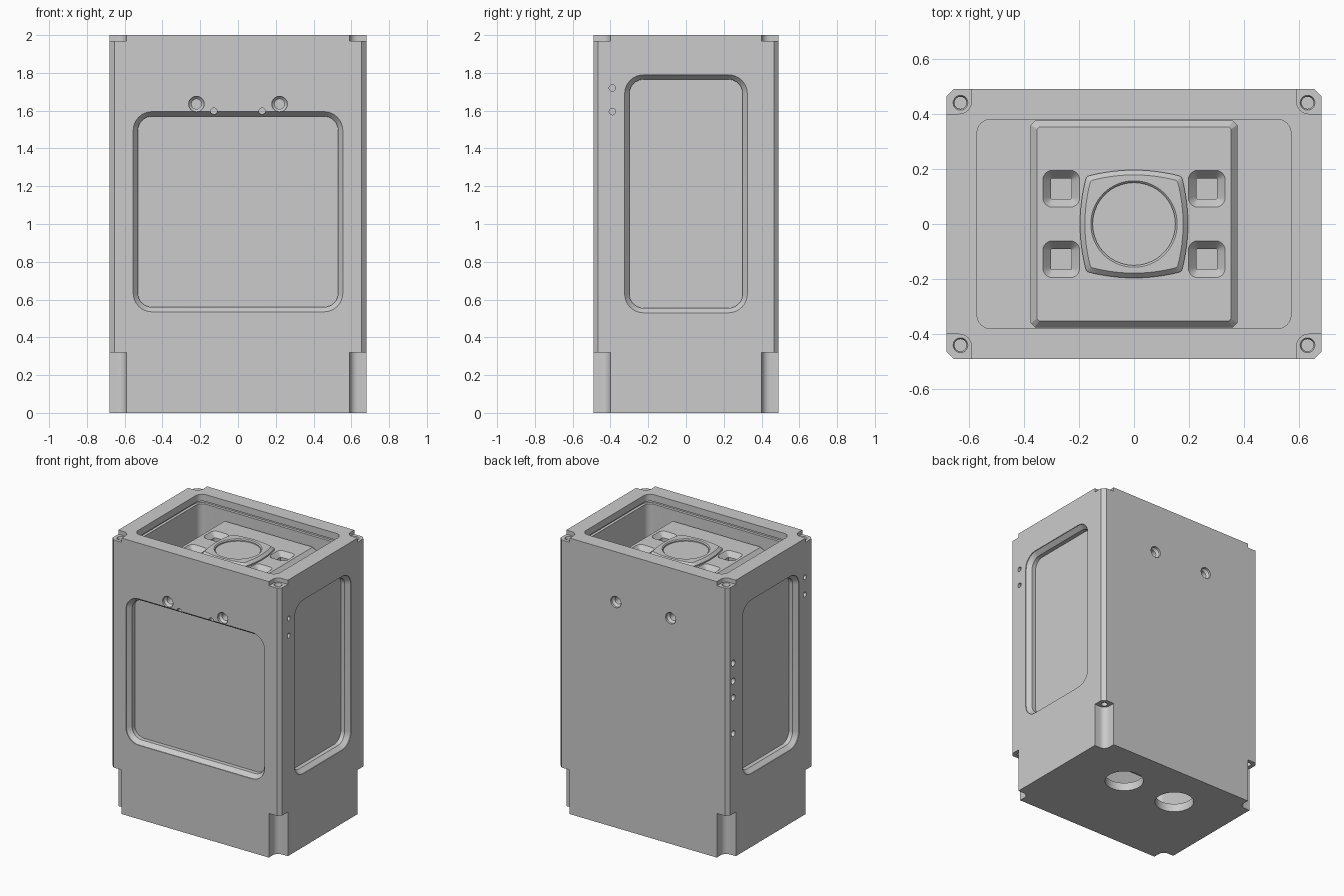
import bpy, bmesh, math
from mathutils import Matrix, Vector

if "Cube" in bpy.data.objects:
    bpy.data.objects.remove(bpy.data.objects["Cube"])

grey = bpy.data.materials.new("light_grey")
grey.use_nodes = True
colour = (0.6, 0.6, 0.6, 1)
grey.diffuse_color = colour
grey.node_tree.nodes["Principled BSDF"].inputs["Base Color"].default_value = colour


def rounded(w, h, r, n=6):
    """Rounded rectangle outline; n = 1 gives clipped corners."""
    pts = []
    for k, (sx, sy) in enumerate([(1, 1), (-1, 1), (-1, -1), (1, -1)]):
        for i in range(n + 1):
            a = math.pi / 2 * (k + i / n)
            pts.append((sx * (w / 2 - r) + r * math.cos(a),
                        sy * (h / 2 - r) + r * math.sin(a)))
    return pts


def circle(r, n=32):
    return [(r * math.cos(math.tau * i / n), r * math.sin(math.tau * i / n)) for i in range(n)]


def stack(name, rings, matrix=Matrix()):
    """Closed solid lofted through (outline, height) rings."""
    bm = bmesh.new()
    loops = [[bm.verts.new(matrix @ Vector((x, y, z))) for x, y in pts] for pts, z in rings]
    for a, b in zip(loops, loops[1:]):
        for i in range(len(a)):
            j = (i + 1) % len(a)
            bm.faces.new((a[i], a[j], b[j], b[i]))
    bm.faces.new(loops[0])
    bm.faces.new(loops[-1])
    bmesh.ops.recalc_face_normals(bm, faces=bm.faces)
    mesh = bpy.data.meshes.new(name)
    bm.to_mesh(mesh)
    bm.free()
    mesh.materials.append(grey)
    ob = bpy.data.objects.new(name, mesh)
    bpy.context.collection.objects.link(ob)
    return ob


def cut(target, rings, matrix=Matrix()):
    cutter = stack("cutter", rings, matrix)
    cutter.hide_render = True
    mod = target.modifiers.new("cut", 'BOOLEAN')
    mod.operation, mod.solver, mod.object = 'DIFFERENCE', 'EXACT', cutter
    bpy.context.view_layer.objects.active = target
    bpy.ops.object.modifier_apply(modifier=mod.name)
    bpy.data.objects.remove(cutter)


def side(angle, u, v):
    """Frame on a side wall: u across, v up, local z pointing outwards."""
    dist = HX if angle % 180 else HY
    return (Matrix.Rotation(math.radians(angle), 4, 'Z') @ Matrix.Translation((u, -dist, v))
            @ Matrix.Rotation(math.pi / 2, 4, 'X'))


def at(x, y, z):
    return Matrix.Translation((x, y, z))


HX, HY = 0.68, 0.49
SIGNS = [(x, y) for x in (-1, 1) for y in (-1, 1)]

# Housing with clipped vertical edges
housing = stack("housing", [(rounded(2 * HX, 2 * HY, 0.025, 1), z) for z in (0, 2)])

# Open top well, its wall groove, and the hollow base
cut(housing, [(rounded(1.14, 0.76, 0.05), z) for z in (1.6, 2.1)])
cut(housing, [(rounded(1.18, 0.80, 0.07), z) for z in (1.93, 1.95)])
cut(housing, [(rounded(1.0, 0.66, 0.05), z) for z in (0.06, 0.46)])

# Corner notches and screw holes
for sx, sy in SIGNS:
    notch = rounded(0.18, 0.18, 0.045)
    cut(housing, [(notch, -0.1), (notch, 0.32)], at(sx * HX, sy * HY, 0))
    cut(housing, [(notch, 1.97), (notch, 2.1)], at(sx * HX, sy * HY, 0))
    screw = at(sx * 0.63, sy * 0.44, 0)
    cut(housing, [(circle(0.022, 20), 1.85), (circle(0.022, 20), 1.96),
                  (circle(0.032, 20), 1.98)], screw)
    cut(housing, [(circle(0.022, 20), 0.3), (circle(0.022, 20), 0.45)], screw)

# Recessed windows on the front and both ends
for angle, w, h, v in [(0, 1.11, 1.06, 1.065), (90, 0.65, 1.26, 1.16), (-90, 0.65, 1.26, 1.16)]:
    outer, inner = rounded(w, h, 0.10, 8), rounded(w - 0.05, h - 0.05, 0.075, 8)
    cut(housing, [(outer, 0.03), (outer, -0.005), (inner, -0.035), (inner, -0.065)],
        side(angle, 0, v))

# Countersunk holes through the front and back walls
for angle in (0, 180):
    for u in (-0.22, 0.22):
        cut(housing, [(circle(0.041), 0.02), (circle(0.041), -0.015), (circle(0.026), -0.03),
                      (circle(0.026), -0.14)], side(angle, u, 1.635))

# Small pin holes: front, both ends, and a row on one end
pins = [(0, u, 1.597) for u in (-0.128, 0.128)]
pins += [(90, -0.39, v) for v in (1.72, 1.595)] + [(-90, 0.39, v) for v in (1.72, 1.595)]
pins += [(-90, -0.43, v) for v in (1.41, 1.28, 1.16, 0.90)]
for angle, u, v in pins:
    r = 0.022 if u == -0.43 else 0.017
    cut(housing, [(circle(r, 20), 0.02), (circle(r, 20), -0.05)], side(angle, u, v))

# Round openings in the underside
for x in (-0.22, 0.22):
    cut(housing, [(circle(0.13, 48), -0.05), (circle(0.13, 48), 0.1)], at(x, 0.16, 0))

# Raised block in the well, with four tapered sockets
base, top = rounded(0.75, 0.75, 0.015, 1), rounded(0.705, 0.705, 0.008, 1)
block = stack("inner_block", [(base, 1.59), (base, 1.84), (top, 1.865)])
for sx, sy in SIGNS:
    wide, narrow = rounded(0.134, 0.134, 0.035), rounded(0.076, 0.076, 0.006)
    cut(block, [(wide, 0.03), (wide, 0), (narrow, -0.035), (narrow, -0.07)],
        at(sx * 0.264, sy * 0.128, 1.865))


# Cushion shaped pad with a shallow round dish
def cushion(scale, n=12):
    pts = []
    for k in range(4):
        for i in range(n + 1):
            t = 0.95 * (2 * i / n - 1)
            x, y = 0.176 * t, -0.172 - 0.024 * (1 - t * t)
            for _ in range(k):
                x, y = -y, x
            pts.append((x * scale, y * scale))
    return pts


pad = stack("centre_pad", [(cushion(1), 1.86), (cushion(1), 1.875), (cushion(0.91), 1.893)])
cut(pad, [(circle(0.157, 64), 1.91), (circle(0.157, 64), 1.893),
          (circle(0.150, 64), 1.886), (circle(0.150, 64), 1.878)])

# Smooth curves, crisp edges
for ob in (housing, block, pad):
    bpy.ops.object.select_all(action='DESELECT')
    ob.select_set(True)
    bpy.context.view_layer.objects.active = ob
    bpy.ops.object.shade_smooth_by_angle(angle=math.radians(30))
